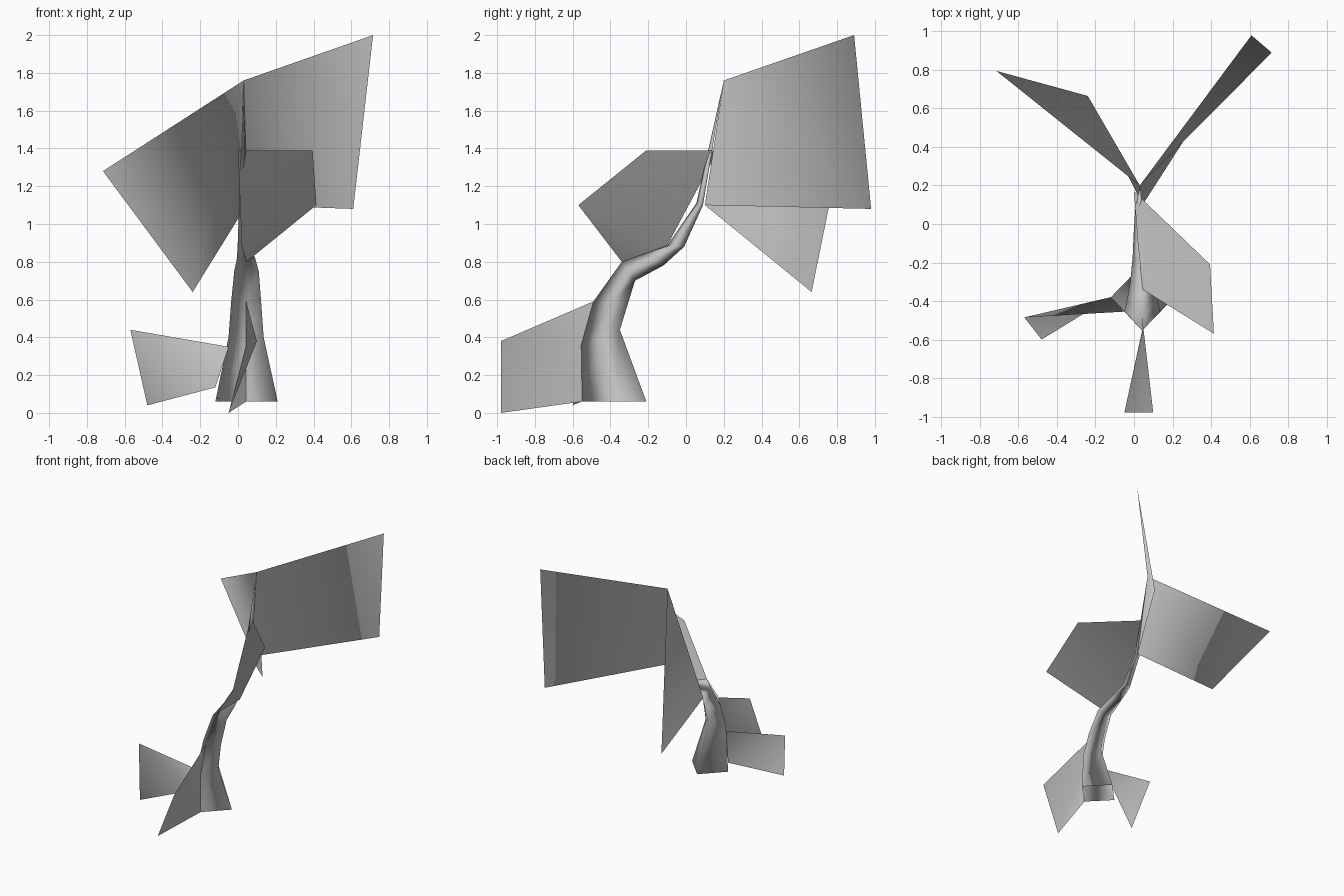
import bpy
import bmesh

cube = bpy.data.objects.get("Cube")
if cube:
    bpy.data.objects.remove(cube, do_unlink=True)

GREY = (0.55, 0.55, 0.55, 1.0)
mat = bpy.data.materials.new("plain_grey")
mat.use_nodes = True
mat.diffuse_color = GREY
bsdf = next(n for n in mat.node_tree.nodes if n.type == 'BSDF_PRINCIPLED')
bsdf.inputs["Base Color"].default_value = GREY


def finish(name, bm):
    """Make a smooth object whose shading normals are mirrored front to back."""
    for face in bm.faces:
        face.smooth = True
    mesh = bpy.data.meshes.new(name)
    bm.to_mesh(mesh)
    bm.free()
    mesh.materials.append(mat)
    obj = bpy.data.objects.new(name, mesh)
    bpy.context.collection.objects.link(obj)
    normals = [v.normal.copy() for v in mesh.vertices]
    for n in normals:
        n.y = -n.y
    mesh.normals_split_custom_set_from_vertices(normals)


def leaf(name, *fans):
    """Fan each folded leaf out from its first point, sharing common corners."""
    bm = bmesh.new()
    corners = {p: bm.verts.new(p) for fan in fans for p in dict.fromkeys(fan)
               if p not in (crown, fork)}
    if len(fans) > 1:
        corners.update({p: bm.verts.new(p) for p in (crown, fork)})
    for root, *rim in fans:
        for a, b in zip(rim, rim[1:]):
            bm.faces.new([corners[p] for p in (root, a, b)])
    finish(name, bm)


# Stem: four-sided rings given as front (y, z), back (y, z), centre x, half width
rings = [
    ((-.55, .06), (-.21, .06), .045, .165),
    ((-.555, .36), (-.35, .44), .043, .093),
    ((-.49, .59), (-.31, .57), .043, .08),
    ((-.34, .80), (-.27, .70), .045, .065),
    ((-.22, .843), (-.12, .78), .043, .05),
    ((-.10, .885), (-.01, .88), .033, .035),
    ((.055, 1.11), (.09, 1.10), .028, .022),
]
crown = (.03, .20, 1.76)
fork = (.045, .10, 1.10)

bm = bmesh.new()
loops = []
for (fy, fz), (by, bz), cx, half in rings:
    my, mz = (fy + by) / 2, (fz + bz) / 2
    ring = [(cx, fy, fz), (cx + half, my, mz), (cx, by, bz), (cx - half, my, mz)]
    loops.append([bm.verts.new(c) for c in ring])
for low, high in zip(loops, loops[1:]):
    for i in range(4):
        j = (i + 1) % 4
        bm.faces.new((low[i], low[j], high[j], high[i]))
tip = bm.verts.new(crown)
for i in range(4):
    bm.faces.new((loops[-1][i], loops[-1][(i + 1) % 4], tip))
finish("stem", bm)

# Two large upper leaves joined along the crown edge
leaf("upper_leaves",
     [crown, (.715, .89, 2.0), (.61, .98, 1.08), fork],
     [crown, (-.715, .795, 1.28), (-.24, .665, .64), fork])

# Middle leaf growing from the bend of the stem
leaf("middle_leaf", [(.02, -.10, .885), (.045, -.34, .80), (.415, -.57, 1.10),
                     (.395, -.21, 1.39), (0, .17, 1.39)])

# Lower leaves around the foot
leaf("front_leaf", [(.043, -.555, .36), (.043, -.55, .06), (-.05, -.98, 0),
                    (.10, -.98, .38), (.043, -.49, .59)])
leaf("side_leaf", [(-.57, -.485, .44), (-.48, -.60, .04), (-.12, -.38, .135),
                   (-.05, -.455, .35)])
